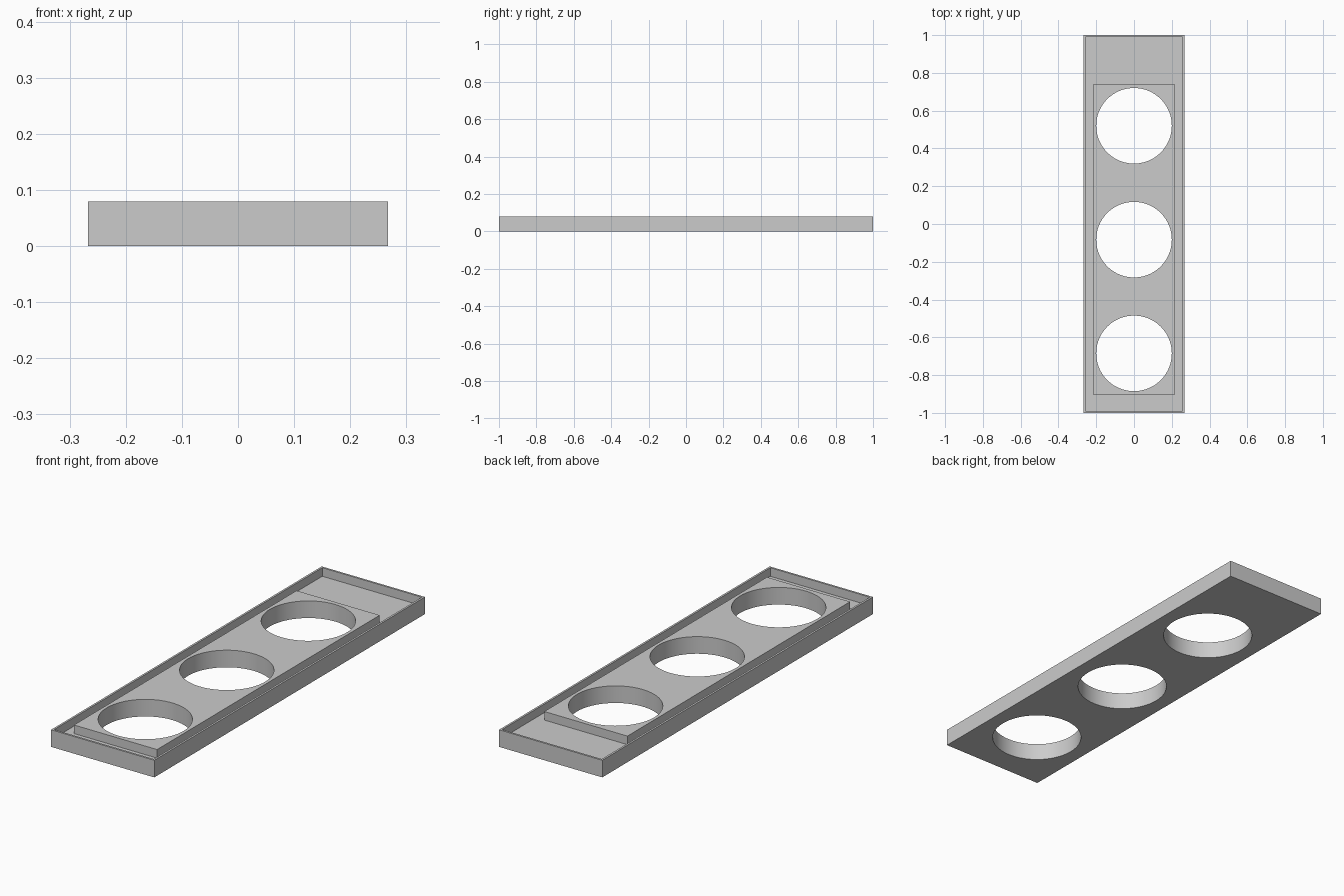
import bpy
import bmesh
from mathutils import Matrix, Vector

cube = bpy.data.objects.get("Cube")
if cube:
    bpy.data.objects.remove(cube, do_unlink=True)

HALF_W, HALF_L, HEIGHT = 0.267, 1.0, 0.08
WALL, FLOOR_Z = 0.0133, 0.04
HOLE_R = 0.2
HOLE_Y = (-0.685, -0.083, 0.52)

grey = bpy.data.materials.new("plain grey")
grey.use_nodes = True
grey.diffuse_color = (0.6, 0.6, 0.6, 1)
grey.node_tree.nodes["Principled BSDF"].inputs["Base Color"].default_value = (0.6, 0.6, 0.6, 1)


def add_box(bm, low, high):
    low, high = Vector(low), Vector(high)
    matrix = Matrix.Translation((low + high) / 2) @ Matrix.Diagonal((*(high - low), 1))
    bmesh.ops.create_cube(bm, size=1, matrix=matrix)


def make_object(name, bm):
    mesh = bpy.data.meshes.new(name)
    bm.to_mesh(mesh)
    bm.free()
    mesh.materials.append(grey)
    obj = bpy.data.objects.new(name, mesh)
    bpy.context.collection.objects.link(obj)
    return obj


def apply_boolean(target, other, operation):
    other.hide_render = True
    mod = target.modifiers.new(operation.lower(), "BOOLEAN")
    mod.object, mod.operation, mod.solver = other, operation, "EXACT"
    bpy.context.view_layer.objects.active = target
    bpy.ops.object.modifier_apply(modifier=mod.name)
    bpy.data.objects.remove(other, do_unlink=True)


# Tray with a thin raised rim around a sunken floor
bm = bmesh.new()
add_box(bm, (-HALF_W, -HALF_L, 0), (HALF_W, HALF_L, HEIGHT))
top = max(bm.faces, key=lambda f: f.calc_center_median().z)
bmesh.ops.inset_region(bm, faces=[top], thickness=WALL)
floor = bmesh.ops.extrude_discrete_faces(bm, faces=[top])["faces"][0]
for v in floor.verts:
    v.co.z = FLOOR_Z
tray = make_object("tray", bm)

# Raised platform, level with the rim and set towards the front
bm = bmesh.new()
add_box(bm, (-0.215, -0.905, FLOOR_Z / 2), (0.215, 0.74, HEIGHT))
apply_boolean(tray, make_object("raised_platform", bm), "UNION")

# Three round holes through the platform and the floor
bm = bmesh.new()
for y in HOLE_Y:
    bmesh.ops.create_cone(bm, cap_ends=True, segments=96, radius1=HOLE_R, radius2=HOLE_R,
                          depth=0.4, matrix=Matrix.Translation((0, y, 0)))
apply_boolean(tray, make_object("hole_cutters", bm), "DIFFERENCE")

bpy.ops.object.select_all(action="DESELECT")
tray.select_set(True)
bpy.context.view_layer.objects.active = tray
bpy.ops.object.shade_smooth_by_angle(angle=0.5)
